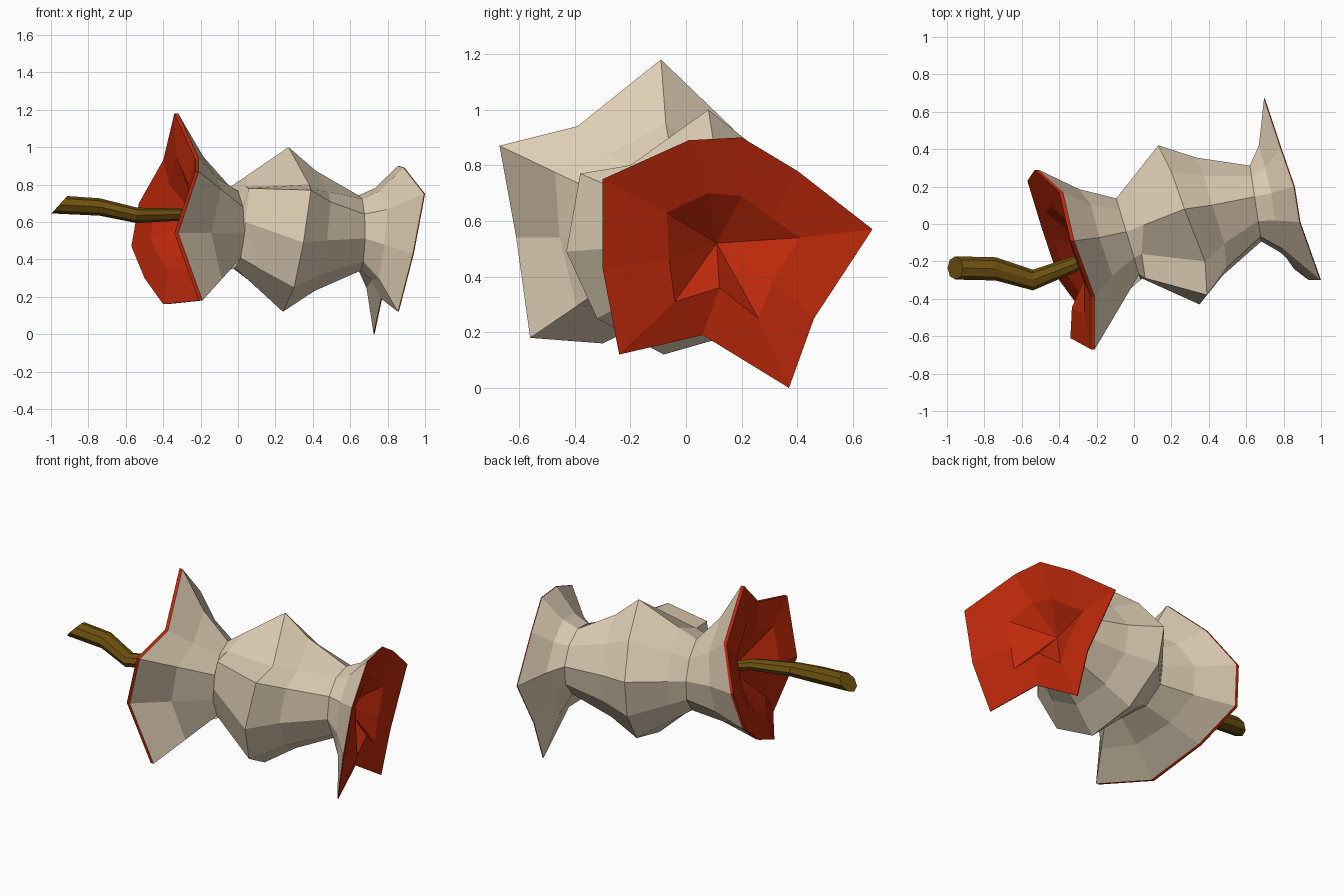
import bpy, math
from mathutils import Vector as V

if "Cube" in bpy.data.objects:
    bpy.data.objects.remove(bpy.data.objects["Cube"])


def mat(name, rgb):
    m = bpy.data.materials.new(name)
    m.diffuse_color = (*rgb, 1)
    m.use_nodes = True
    m.node_tree.nodes["Principled BSDF"].inputs["Base Color"].default_value = m.diffuse_color
    return m


def loft(name, rings, material, start=None, end=None):
    """Join closed rings into a faceted skin, with optional pole points."""
    n = len(rings[0])
    verts = [p for r in rings for p in r]
    faces = []
    for k in range(len(rings) - 1):
        a, b = k * n, (k + 1) * n
        faces += [(a + i, b + i, b + (i + 1) % n, a + (i + 1) % n) for i in range(n)]
    if start is not None:
        verts.append(start)
        faces += [(len(verts) - 1, i, (i + 1) % n) for i in range(n)]
    if end is not None:
        verts.append(end)
        a = (len(rings) - 1) * n
        faces += [(a + i, len(verts) - 1, a + (i + 1) % n) for i in range(n)]
    me = bpy.data.meshes.new(name)
    me.from_pydata([tuple(v) for v in verts], [], faces)
    me.materials.append(material)
    ob = bpy.data.objects.new(name, me)
    bpy.context.collection.objects.link(ob)
    return ob


def neck(c, r, tilt):
    angles = [10, 46, 80, 112, 150, 193, 222, 262, 300, 333]
    out = []
    for a in map(math.radians, angles):
        dy = r * math.sin(a)
        out.append(V((c[0] - tilt * dy, c[1] + dy, c[2] + r * math.cos(a))))
    return out


def blend(a, b, along, radial):
    """Ring between a and b, with position and size blended separately."""
    ca, cb = sum(a, V()) / len(a), sum(b, V()) / len(b)
    c = ca.lerp(cb, along)
    return [c + (p - ca).lerp(q - cb, radial) for p, q in zip(a, b)]


def shift(ring, dx):
    return [p + V((dx, 0, 0)) for p in ring]


cream = mat("flesh", (0.74, 0.62, 0.46))
red = mat("skin", (0.52, 0.022, 0.003))
brown = mat("stem", (0.15, 0.08, 0.004))

# Key outlines, from the top towards +y
left_rim = [V(p) for p in [
    (-.34, -.09, 1.18), (-.40, .17, .93), (-.53, .29, .70), (-.57, .23, .47),
    (-.50, 0, .30), (-.40, -.30, .16), (-.21, -.56, .18), (-.34, -.61, .54),
    (-.23, -.67, .87), (-.23, -.39, .94)]]
right_rim = [V(p) for p in [
    (.86, .20, .90), (.79, .40, .78), (.70, .67, .57), (.73, .46, .25),
    (.73, .37, 0), (.77, .06, .19), (.86, -.24, .12), (.94, -.30, .43),
    (1.0, -.30, .75), (.89, .01, .89)]]
bulge = [V(p) for p in [
    (.27, .08, 1.0), (.20, .28, .84), (.13, .42, .65), (.14, .38, .42),
    (.20, .20, .20), (.24, -.08, .12), (.30, -.32, .25), (.35, -.43, .49),
    (.39, -.38, .77), (.38, -.20, .80)]]
neck_l = neck((-.03, -.08, .57), .22, .3)
neck_r = neck((.65, .11, .54), .205, .15)

# Boxy shoulder left by the bite on the near side
shoulder = blend(neck_l, bulge, .3, .3)
shoulder[7], shoulder[8], shoulder[9] = V((.04, -.29, .6)), V((.06, -.29, .78)), V((.04, -.16, .79))

# Flare towards the stem end, straighter on the near side
lip_l, lip_r = shift(left_rim, .02), shift(right_rim, -.005)
flare = blend(lip_l, neck_l, .5, .6)
for i in (6, 7, 8):
    flare[i] = lip_l[i].lerp(neck_l[i], .5)

# Eaten flesh
loft("flesh", [lip_l, flare, neck_l, shoulder, bulge,
               blend(bulge, neck_r, .4, .5), neck_r,
               blend(neck_r, lip_r, .45, .3), lip_r], cream)

# Skin around the stem, with its hollow
cl = V((-.37, -.2, .6))
inner_l = [cl + (p - cl) * .6 + V((.02, 0, 0)) for p in left_rim]
loft("stem_end_skin", [inner_l, left_rim, lip_l], red, start=V((-.2, -.15, .6)))

# Skin at the base, with its hollow
pit = [(.20, .69), (.31, .61), (.41, .54), (.31, .38), (.26, .25),
       (.12, .36), (-.04, .31), (-.06, .46), (-.07, .63), (.08, .70)]
inner_r = [V((.81 - .3 * (y - .1), y, z)) for y, z in pit]
loft("base_skin", [lip_r, right_rim, inner_r], red, end=V((.66, .11, .52)))

# Bent stem with a slanted tip
path = [((-.955, -.235, .692), .062, .9), ((-.74, -.24, .68), .062, 0),
        ((-.54, -.30, .635), .055, 0), ((-.32, -.215, .64), .045, 0),
        ((-.2, -.16, .62), .04, 0)]
rings = []
for (x, y, z), r, slant in path:
    ring = []
    for i in range(8):
        a = math.tau * i / 8
        dz = r * .75 * math.cos(a)
        ring.append(V((x + slant * dz, y + r * math.sin(a), z + dz)))
    rings.append(ring)
loft("stem", rings, brown, start=V(path[0][0]), end=V(path[-1][0]))
